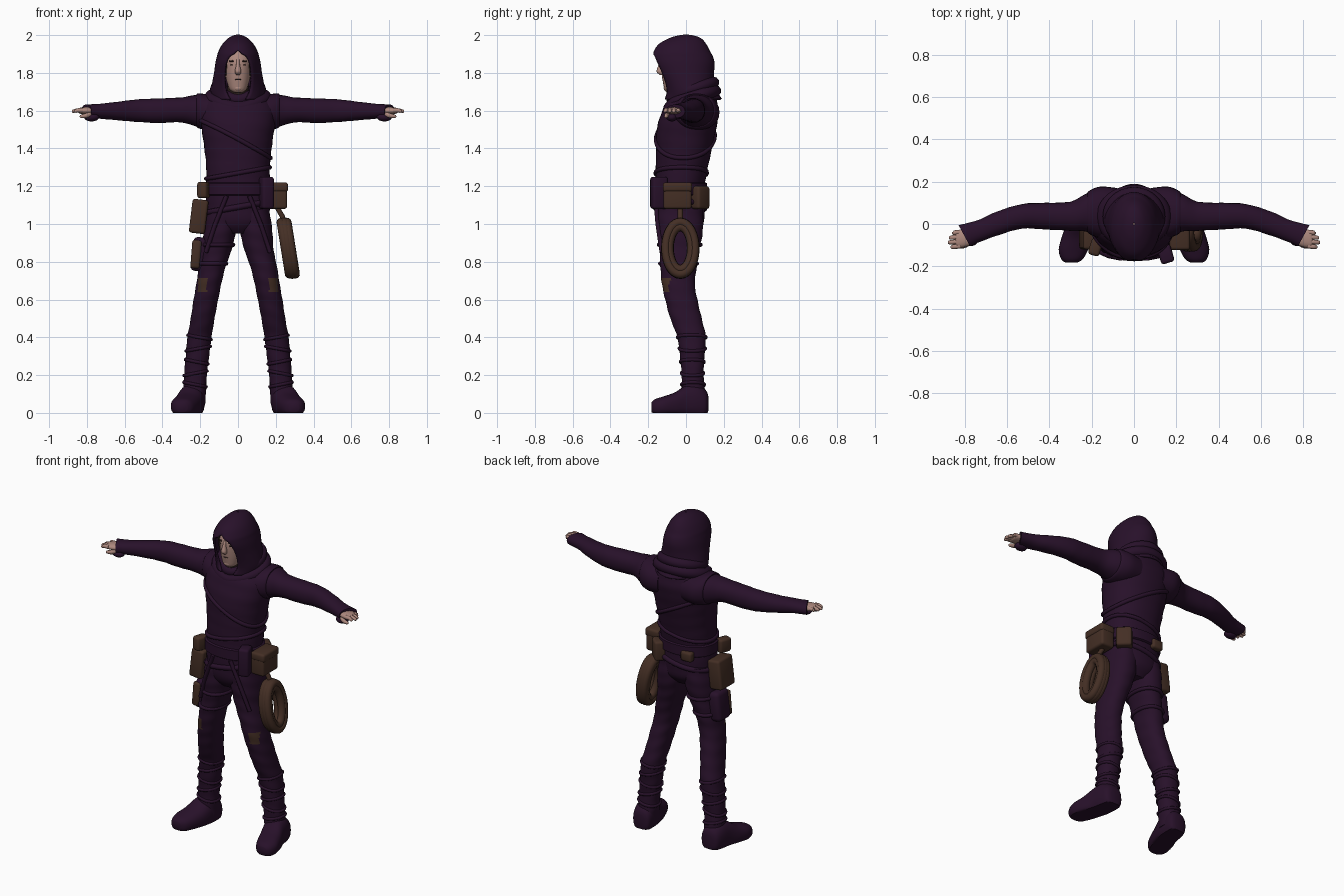
import bpy, bmesh, math
from mathutils import Vector, Matrix

if "Cube" in bpy.data.objects:
    bpy.data.objects.remove(bpy.data.objects["Cube"])


def material(name, rgb):
    m = bpy.data.materials.new(name)
    m.diffuse_color = (*rgb, 1)
    m.use_nodes = True
    m.node_tree.nodes["Principled BSDF"].inputs["Base Color"].default_value = m.diffuse_color
    return m


PURPLE = material("dark purple cloth", (0.021, 0.0055, 0.023))
BROWN = material("brown leather", (0.058, 0.028, 0.018))
SKIN = material("skin", (0.42, 0.25, 0.21))
DARK = material("dark hair", (0.028, 0.015, 0.012))


def finish(name, bm, mats, rule=None):
    bmesh.ops.recalc_face_normals(bm, faces=bm.faces)
    if rule:
        for f in bm.faces:
            f.material_index = int(rule(f.calc_center_median()))
    me = bpy.data.meshes.new(name)
    bm.to_mesh(me)
    bm.free()
    for m in mats:
        me.materials.append(m)
    ob = bpy.data.objects.new(name, me)
    bpy.context.collection.objects.link(ob)
    return ob


def smooth(rings, steps):
    out = []
    for i in range(len(rings) - 1):
        q = [rings[max(0, min(len(rings) - 1, i + k))] for k in (-1, 0, 1, 2)]
        for s in range(steps):
            t = s / steps
            out.append([0.5 * (2 * b + (c - a) * t + (2 * a - 5 * b + 4 * c - d) * t * t
                        + (3 * b - a - 3 * c + d) * t ** 3) for a, b, c, d in zip(*q)])
    return out + [list(rings[-1])]


def sup(a, p):
    c, s = math.cos(a), math.sin(a)
    return (math.copysign(abs(c) ** (2 / p), c), math.copysign(abs(s) ** (2 / p), s))


def loft(name, rings, mat, axis='z', side=1, n=28, p=2.2, steps=4, wrinkle=0,
         rule=None, floor=False, warp=None):
    """Skin through rings (x, y, z, radius a, radius b) lying across an axis."""
    bm, rows = bmesh.new(), []
    for x, y, z, ra, rb in smooth(rings, steps):
        row, t = [], {'x': x, 'y': y, 'z': z}[axis]
        for k in range(n):
            a = 2 * math.pi * k / n
            w = 1 + wrinkle * math.sin(75 * t + 2 * math.sin(a + 1))
            c, s = sup(a, p)
            c, s = c * max(ra, .002) * w, s * max(rb, .002) * w
            v = Vector({'z': (x + c, y + s, z), 'x': (x, y + c, z + s), 'y': (x + c, y, z + s)}[axis])
            if floor:
                v.z = max(v.z, 0)
            if warp:
                v = warp(v)
            row.append(bm.verts.new((v.x * side, v.y, v.z)))
        rows.append(row)
    for r, q in zip(rows, rows[1:]):
        for k in range(n):
            bm.faces.new((r[k], r[(k + 1) % n], q[(k + 1) % n], q[k]))
    bm.faces.new(rows[0])
    bm.faces.new(rows[-1])
    return finish(name, bm, [mat, BROWN], rule)


def tube(name, pts, r, mat, closed=False):
    cu = bpy.data.curves.new(name, 'CURVE')
    cu.dimensions, cu.bevel_depth, cu.bevel_resolution, cu.use_fill_caps = '3D', r, 3, True
    sp = cu.splines.new('POLY')
    sp.points.add(len(pts) - 1)
    for q, v in zip(sp.points, pts):
        q.co = (*v, 1)
    sp.use_cyclic_u = closed
    ob = bpy.data.objects.new(name, cu)
    bpy.context.collection.objects.link(ob)
    cu.materials.append(mat)


def wrap(name, rings, zfun, r, mat=PURPLE, side=1, out=0.0):
    """Cord lying around a lofted body; zfun(cos, sin) gives its height."""
    dense, pts = smooth(rings, 6), []
    for k in range(48):
        c, s = sup(2 * math.pi * k / 48, 2.2)
        z = zfun(c, s)
        x, y, _, a, b = min(dense, key=lambda g: abs(g[2] - z))
        pts.append(((x + c * (a + out)) * side, y + s * (b + out), z))
    tube(name, pts, r, mat, True)


def box(name, loc, size, mat, rot=(0, 0, 0), bevel=.014):
    bm = bmesh.new()
    bmesh.ops.create_cube(bm, size=1, matrix=Matrix.Diagonal((*size, 1)))
    bmesh.ops.bevel(bm, geom=bm.edges[:], offset=bevel, segments=3, profile=.5, affect='EDGES')
    bm.transform(Matrix.Translation(loc) @ Matrix.Rotation(rot[2], 4, 'Z') @ Matrix.Rotation(rot[1], 4, 'Y'))
    return finish(name, bm, [mat])


def blob(name, loc, size, mat):
    bm = bmesh.new()
    bmesh.ops.create_uvsphere(bm, u_segments=16, v_segments=10, radius=1,
                              matrix=Matrix.Translation(loc) @ Matrix.Diagonal((*size, 1)))
    return finish(name, bm, [mat])


# Torso in a tunic
torso = [(0, -.03, .95, .08, .08), (0, -.03, 1.0, .155, .12), (0, -.03, 1.08, .168, .13),
         (0, -.03, 1.2, .168, .13), (0, -.022, 1.3, .168, .138), (0, -.01, 1.4, .178, .148),
         (0, .002, 1.5, .192, .157), (0, .02, 1.58, .205, .153), (0, .03, 1.64, .19, .137),
         (0, .045, 1.69, .14, .11), (0, .05, 1.73, .09, .08)]
loft("tunic", torso, PURPLE, n=40, wrinkle=.008)
loft("belt", [(0, -.03, 1.15, .172, .134), (0, -.03, 1.155, .179, .141), (0, -.03, 1.215, .179, .141),
              (0, -.03, 1.22, .172, .134)], PURPLE, n=40, steps=1)
wrap("tunic_wrap_edge", torso, lambda c, s: 1.45 - .10 * c, .012)
wrap("tunic_waist_fold", torso, lambda c, s: 1.27 + .03 * c, .012)
wrap("hip_belt", torso, lambda c, s: 1.09 + .03 * c, .016)

# Legs, boots, arms and hands, both sides
leg = [(.085, -.03, 1.08, .08, .118), (.095, -.03, .97, .086, .12), (.112, -.035, .86, .077, .105),
       (.137, -.04, .77, .07, .096), (.155, -.04, .68, .066, .087), (.17, -.025, .6, .065, .085),
       (.187, 0, .5, .063, .083), (.204, .03, .4, .064, .075), (.215, .033, .3, .062, .065),
       (.225, .035, .2, .06, .058), (.23, .04, .1, .06, .063), (.235, .04, .04, .06, .063)]
boot = [(.235, .118, .05, .03, .04), (.237, .105, .05, .055, .07), (.242, .06, .06, .066, .09),
        (.25, 0, .055, .07, .09), (.268, -.06, .04, .073, .068), (.286, -.12, .035, .07, .052),
        (.293, -.165, .03, .052, .042), (.296, -.183, .03, .028, .025)]
arm = [(.10, .05, 1.595, .115, .08), (.16, .055, 1.595, .115, .088), (.22, .055, 1.6, .092, .084),
       (.30, .037, 1.604, .069, .066), (.42, .037, 1.6, .063, .065), (.53, .036, 1.6, .058, .06),
       (.645, .003, 1.598, .057, .048), (.75, -.04, 1.597, .052, .038), (.80, -.055, 1.597, .05, .036)]
for side, tag in ((1, "right"), (-1, "left")):
    loft(tag + "_leg", leg, PURPLE, side=side, n=48, steps=8, wrinkle=.014,
         rule=lambda v: .645 < v.z < .715 and .165 < abs(v.x) < .212 and v.y < -.06)
    loft(tag + "_boot", boot, PURPLE, 'y', side, p=2.4, floor=True)
    for i, z in enumerate((.40, .34, .27, .21, .15)):
        wrap(f"{tag}_shin_wrap_{i}", leg, lambda c, s: z + .012 * c * (-1) ** i, .009, side=side)
    loft(tag + "_sleeve", arm, PURPLE, 'x', side, wrinkle=.012,
         warp=lambda v: v + Vector((max(0, v.x - .74) * 9 * (v.y + .06), 0, 0)))
    loft(tag + "_shoulder_flap", [(.08, .05, 1.59, .12, .09), (.16, .055, 1.592, .122, .095),
                                  (.215, .055, 1.6, .1, .091), (.217, .055, 1.6, .085, .075)], PURPLE, 'x', side)
    blob(tag + "_cuff_lower", (.775 * side, -.075, 1.565), (.04, .03, .022), PURPLE)
    loft(tag + "_palm", [(.76, -.055, 1.6, .04, .018), (.80, -.065, 1.6, .044, .019),
                         (.835, -.072, 1.6, .042, .016), (.845, -.074, 1.6, .035, .01)], SKIN, 'x', side, n=16)
    for i, end in enumerate((.868, .88, .876, .86)):
        y = -.105 + .022 * i
        loft(f"{tag}_finger_{i}", [(.82, y, 1.602, .011, .012), (.85, y - .002, 1.602, .011, .011),
                                   (end - .006, y - .004, 1.597, .009, .009), (end, y - .004, 1.596, .004, .004)],
             SKIN, 'x', side, n=10)
    loft(tag + "_thumb", [(.77, -.085, 1.585, .012, .013), (.80, -.102, 1.575, .012, .013),
                          (.83, -.106, 1.57, .009, .009), (.838, -.106, 1.57, .003, .003)], SKIN, 'x', side, n=10)
    # Straps hanging from the belt to the thigh
    tube(tag + "_hanging_strap", [(.06 * side, -.162, 1.15), (.12 * side, -.15, 1.0), (.17 * side, -.128, .85)],
         .012, PURPLE)

# Hood: rings with a gap at the front for the face
bm, rows = bmesh.new(), []
hood = [(1.66, .035, .13, .15, .04), (1.70, .025, .137, .135, .06), (1.75, .01, .13, .135, .068),
        (1.80, -.003, .121, .146, .069), (1.85, -.013, .114, .158, .062), (1.885, -.019, .106, .156, .045),
        (1.91, -.022, .099, .145, .012), (1.95, -.018, .077, .12, .006), (1.98, -.004, .047, .078, .002),
        (1.993, 0, .022, .035, .001), (1.997, 0, .003, .005, .0001)]
for z, cy, rx, ry, gap in smooth(hood, 4):
    g = math.asin(max(0, min(.9, gap / rx))) if z < 1.915 else 0
    rows.append([bm.verts.new((rx * math.sin(g + (2 * math.pi - 2 * g) * k / 40),
                               cy - ry * math.cos(g + (2 * math.pi - 2 * g) * k / 40), z)) for k in range(41)])
for r, q in zip(rows, rows[1:]):
    for k in range(40):
        bm.faces.new((r[k], r[k + 1], q[k + 1], q[k]))
bmesh.ops.remove_doubles(bm, verts=bm.verts, dist=.0005)
hood_ob = finish("hood", bm, [PURPLE])
sol = hood_ob.modifiers.new("cloth thickness", 'SOLIDIFY')
sol.thickness, sol.offset = .012, 0

# Cowl folds around the neck, higher at the back
for i, (rx, ry, cy, z, tilt, r) in enumerate(((.118, .11, .036, 1.715, .035, .03), (.145, .12, .033, 1.67, .035, .033))):
    ring = [2 * math.pi * k / 48 for k in range(48)]
    tube(f"cowl_fold_{i}", [(rx * math.cos(a), cy + ry * math.sin(a),
                             z + tilt * math.sin(a) - .02 * max(0, -math.sin(a)) ** 6) for a in ring], r, PURPLE, True)

# Head and face
loft("neck", [(0, -.02, 1.62, .06, .06), (0, -.03, 1.74, .055, .06)], DARK)
loft("head", [(0, -.075, 1.695, .02, .025), (0, -.07, 1.71, .042, .043), (0, -.06, 1.74, .055, .06),
              (0, -.045, 1.78, .066, .082), (0, -.04, 1.83, .071, .092), (0, -.035, 1.87, .073, .094),
              (0, -.03, 1.92, .06, .075), (0, -.03, 1.945, .02, .03)], SKIN)
loft("nose", [(0, -.125, 1.87, .008, .009), (0, -.133, 1.84, .01, .014), (0, -.138, 1.807, .017, .018),
              (0, -.13, 1.79, .01, .01)], SKIN, n=14)
blob("chin", (0, -.104, 1.72), (.024, .014, .016), SKIN)
blob("mouth", (0, -.121, 1.765), (.02, .005, .003), DARK)
for side, tag in ((1, "right"), (-1, "left")):
    blob(tag + "_eye", (.028 * side, -.121, 1.843), (.013, .006, .006), DARK)
    blob(tag + "_eyebrow", (.03 * side, -.123, 1.862), (.019, .006, .005), DARK)
    tube(tag + "_side_hair", [(.045 * side, -.105, 1.9), (.064 * side, -.09, 1.85), (.066 * side, -.075, 1.79)], .011, DARK)

# Pouches on the belt and thigh
box("right_side_pouch", (.215, -.045, 1.15), (.09, .15, .14), BROWN)
box("right_side_pouch_flap", (.217, -.045, 1.195), (.096, .156, .05), BROWN)
box("right_back_pouch", (.135, .075, 1.14), (.09, .065, .12), BROWN, (0, 0, -.75))
box("right_front_pouch", (.15, -.143, 1.165), (.065, .085, .17), PURPLE, (0, 0, .3))
box("left_front_pouch", (-.182, -.11, 1.18), (.055, .08, .085), BROWN, (0, 0, -.3))
box("left_side_pouch", (-.208, -.05, 1.04), (.085, .14, .18), BROWN, (0, .12, 0))
box("left_back_pouch", (-.08, .1, 1.16), (.075, .045, .06), BROWN)
box("left_thigh_pouch", (-.205, -.035, .84), (.08, .12, .18), PURPLE, (0, .12, 0), .025)
box("left_thigh_pouch_front", (-.222, -.09, .84), (.05, .03, .15), BROWN, (0, .08, 0))
for i, z in enumerate((.79, .89)):
    wrap(f"left_thigh_strap_{i}", leg, lambda c, s: z, .011, side=-1)

# Rope coil on the right hip: overlapping oval loops, leaning outward at the bottom
for i, (dx, ry, rz, r) in enumerate(((0, .07, .131, .032), (-.016, .077, .137, .024), (.016, .077, .137, .024),
                                     (-.012, .058, .112, .024), (.012, .06, .113, .024))):
    ring = [2 * math.pi * k / 40 for k in range(40)]
    tube(f"rope_loop_{i}", [(.266 + dx - .16 * rz * math.sin(a), -.03 + ry * math.cos(a),
                             .872 + rz * math.sin(a)) for a in ring], r, BROWN, True)
tube("rope_hanger", [(.2, -.03, 1.1), (.235, -.03, 1.04), (.245, -.03, .98)], .014, BROWN)

# Turn cords into meshes and smooth everything
bpy.ops.object.select_all(action='SELECT')
bpy.context.view_layer.objects.active = hood_ob
for ob in list(bpy.context.scene.objects):
    if ob.type == 'CURVE':
        bpy.ops.object.select_all(action='DESELECT')
        ob.select_set(True)
        bpy.context.view_layer.objects.active = ob
        bpy.ops.object.convert(target='MESH')
bpy.ops.object.select_all(action='SELECT')
bpy.context.view_layer.objects.active = hood_ob
bpy.ops.object.shade_smooth_by_angle(angle=math.radians(45))
